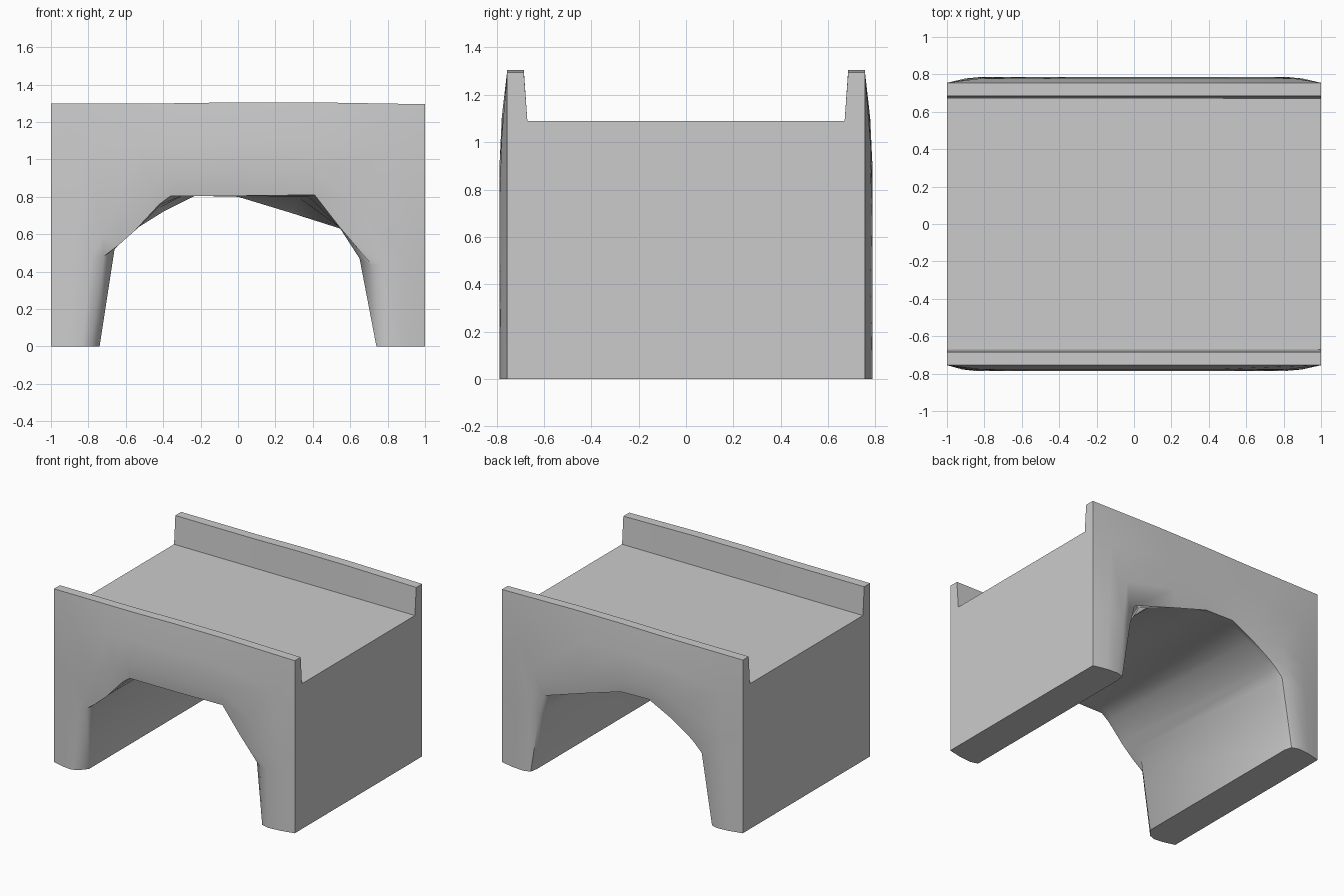
import bpy
import bmesh
from math import radians
from mathutils import Vector

default_cube = bpy.data.objects.get("Cube")
if default_cube:
    bpy.data.objects.remove(default_cube, do_unlink=True)


def make_material(name, colour):
    material = bpy.data.materials.new(name)
    material.use_nodes = True
    material.diffuse_color = colour
    shader = next(n for n in material.node_tree.nodes if n.type == "BSDF_PRINCIPLED")
    shader.inputs["Base Color"].default_value = colour
    shader.inputs["Roughness"].default_value = 0.8
    return material


def ring(profile, y):
    """Place an x-z profile at the given depth."""
    return [Vector((x, y, z)) for x, z in profile]


def blend(first, second, factor, y):
    """Profile part of the way between two others."""
    return ring([(a[0] + (b[0] - a[0]) * factor, a[1] + (b[1] - a[1]) * factor)
                 for a, b in zip(first, second)], y)


def loft_closed(name, rings, material):
    """Join rings into a closed tube and cap both of its feet."""
    bm = bmesh.new()
    grid = [[bm.verts.new(point) for point in points] for points in rings]
    for current, following in zip(grid, grid[1:] + grid[:1]):
        for i in range(len(current) - 1):
            bm.faces.new((current[i], current[i + 1], following[i + 1], following[i]))
    for end in (0, -1):
        bm.faces.new([points[end] for points in grid])
    bmesh.ops.recalc_face_normals(bm, faces=bm.faces)
    mesh = bpy.data.meshes.new(name)
    bm.to_mesh(mesh)
    bm.free()
    mesh.materials.append(material)
    obj = bpy.data.objects.new(name, mesh)
    bpy.context.collection.objects.link(obj)
    return obj


# Outer outline and the level of the deck between the parapets
outline = [(-1, 0), (-1, .45), (-1, .75), (-1, 1.3), (-.6, 1.3), (-.35, 1.3),
           (0, 1.305), (.4, 1.305), (1, 1.295), (1, .5), (1, 0)]
deck_height = 1.09
deck = [(x, min(z, deck_height)) for x, z in outline]

# Uneven arch openings at the two ends, each with a vault ring behind it
front_arch = [(-.79, 0), (-.72, .48), (-.64, .54), (-.55, .62), (-.42, .76), (-.36, .805),
              (0, .805), (.41, .81), (.55, .63), (.72, .43), (.74, 0)]
front_vault = [(-.74, 0), (-.66, .52), (-.6, .58), (-.53, .64), (-.41, .76), (-.3, .805),
               (0, .805), (.38, .8), (.54, .64), (.65, .47), (.74, 0)]
back_vault = [(-.74, 0), (-.66, .52), (-.6, .58), (-.55, .63), (-.42, .74), (-.3, .805),
              (0, .805), (.33, .79), (.55, .64), (.65, .47), (.74, 0)]
back_arch = [(-.755, 0), (-.67, .52), (-.61, .58), (-.56, .62), (-.4, .72), (-.23, .805),
             (0, .8), (.28, .715), (.64, .6), (.68, .44), (.75, 0)]


def end_rings(arch, vault, side):
    """Rings from the vault, round the bulging end wall and parapet, to the deck."""
    return [
        ring(vault, side * .71),
        ring(arch, side * .77),
        blend(arch, outline, .22, side * .787),
        blend(arch, outline, .6, side * .778),
        ring(outline, side * .755),
        ring(outline, side * .685),
        ring(deck, side * .67),
    ]


front = end_rings(front_arch, front_vault, -1)
back = end_rings(back_arch, back_vault, 1)

# Arched bridge block: legs, vault, deck and parapets in one solid
stone = make_material("light grey stone", (.6, .6, .6, 1))
bridge = loft_closed("arched_bridge_block", front + back[::-1], stone)

bpy.ops.object.select_all(action="DESELECT")
bridge.select_set(True)
bpy.context.view_layer.objects.active = bridge
bpy.ops.object.shade_smooth_by_angle(angle=radians(50))
